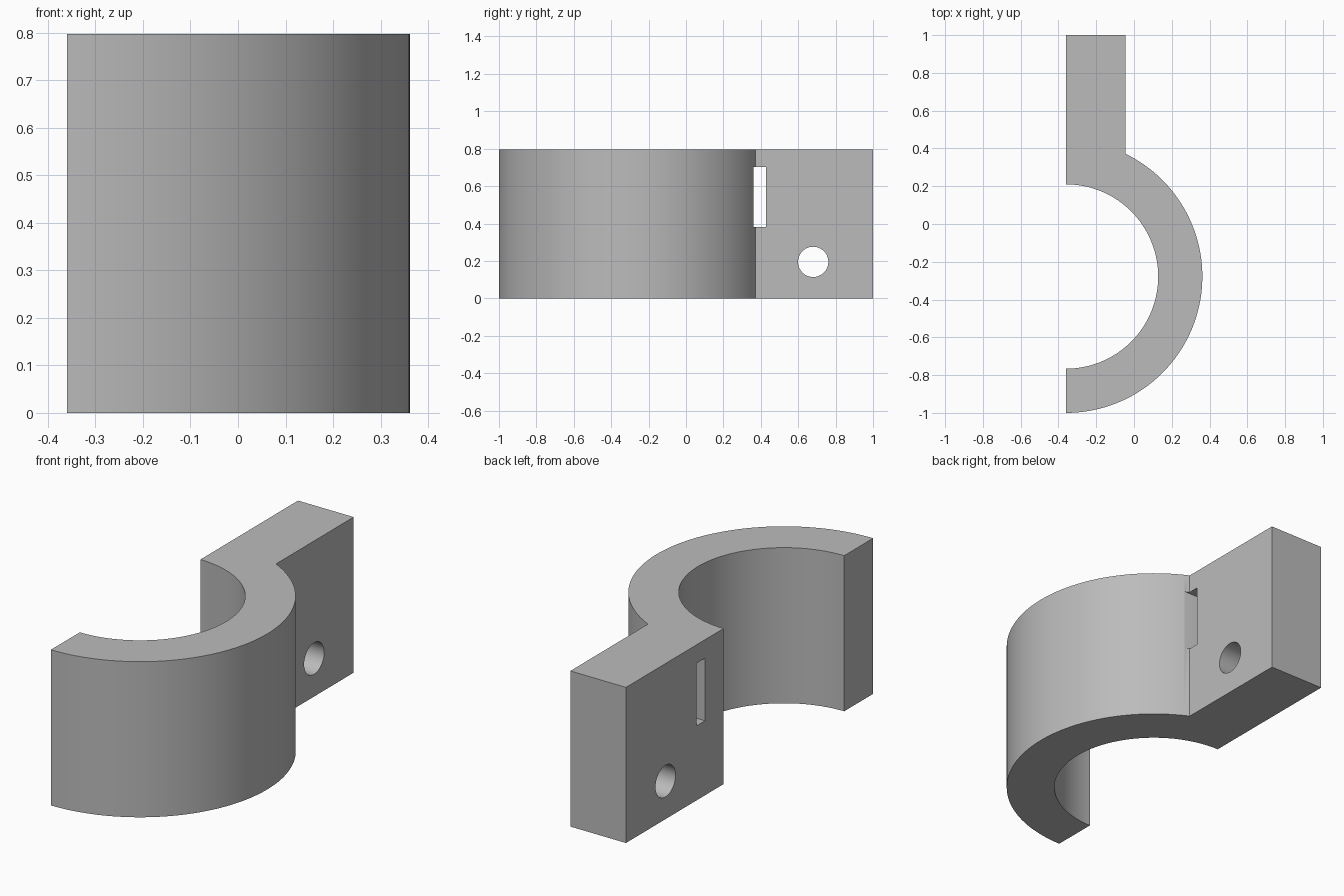
import bpy
import bmesh
from math import asin, cos, sin, pi
from mathutils import Matrix, Vector

default_cube = bpy.data.objects.get("Cube")
if default_cube:
    bpy.data.objects.remove(default_cube, do_unlink=True)

HEIGHT = 0.797
FLAT_X = -0.36                      # flat mating face and arc centre
ARC_Y = -0.278
OUTER, INNER = 0.722, 0.488
TAB_X = -0.045                      # outer face of the bolting tab
STEPS = 64

grey = bpy.data.materials.new("plain grey")
grey.use_nodes = True
grey.diffuse_color = (0.5, 0.5, 0.5, 1)
grey.node_tree.nodes["Principled BSDF"].inputs["Base Color"].default_value = (0.5, 0.5, 0.5, 1)


def add_object(name, bm):
    bmesh.ops.recalc_face_normals(bm, faces=bm.faces)
    mesh = bpy.data.meshes.new(name)
    bm.to_mesh(mesh)
    bm.free()
    mesh.materials.append(grey)
    obj = bpy.data.objects.new(name, mesh)
    bpy.context.collection.objects.link(obj)
    return obj


def arc(radius, start, end):
    angles = [start + (end - start) * i / STEPS for i in range(STEPS + 1)]
    return [(FLAT_X + radius * cos(a), ARC_Y + radius * sin(a)) for a in angles]


# Half clamp: outer arc, straight tab, then inner arc back to the start
tab_angle = pi / 2 - asin((TAB_X - FLAT_X) / OUTER)
profile = arc(OUTER, -pi / 2, tab_angle)
profile += [(TAB_X, 1), (FLAT_X, 1)]
profile += arc(INNER, pi / 2, -pi / 2)

bm = bmesh.new()
base = bm.faces.new([bm.verts.new((x, y, 0)) for x, y in profile])
top = bmesh.ops.extrude_face_region(bm, geom=[base])
top_verts = [v for v in top["geom"] if isinstance(v, bmesh.types.BMVert)]
bmesh.ops.translate(bm, verts=top_verts, vec=(0, 0, HEIGHT))
clamp = add_object("half_clamp", bm)

# Round bolt hole through the tab
bm = bmesh.new()
bmesh.ops.create_cone(bm, cap_ends=True, segments=48, radius1=0.081, radius2=0.081, depth=1,
                      matrix=Matrix.Translation((-0.2, 0.68, 0.195)) @ Matrix.Rotation(pi / 2, 4, "Y"))
hole = add_object("bolt_hole_cutter", bm)

# Upright strap slot at the root of the tab
bm = bmesh.new()
bmesh.ops.create_cube(bm, size=1)
bmesh.ops.scale(bm, verts=bm.verts, vec=(1, 0.068, 0.32))
bmesh.ops.translate(bm, verts=bm.verts, vec=Vector((-0.2, 0.395, 0.542)))
slot = add_object("strap_slot_cutter", bm)

# Cut both openings, then discard the cutters
bpy.ops.object.select_all(action="DESELECT")
bpy.context.view_layer.objects.active = clamp
clamp.select_set(True)
for cutter in (hole, slot):
    cutter.hide_render = True
    mod = clamp.modifiers.new(cutter.name, "BOOLEAN")
    mod.operation = "DIFFERENCE"
    mod.solver = "EXACT"
    mod.object = cutter
    bpy.ops.object.modifier_apply(modifier=mod.name)
    bpy.data.objects.remove(cutter, do_unlink=True)

bpy.ops.object.shade_smooth_by_angle(angle=pi / 6)
